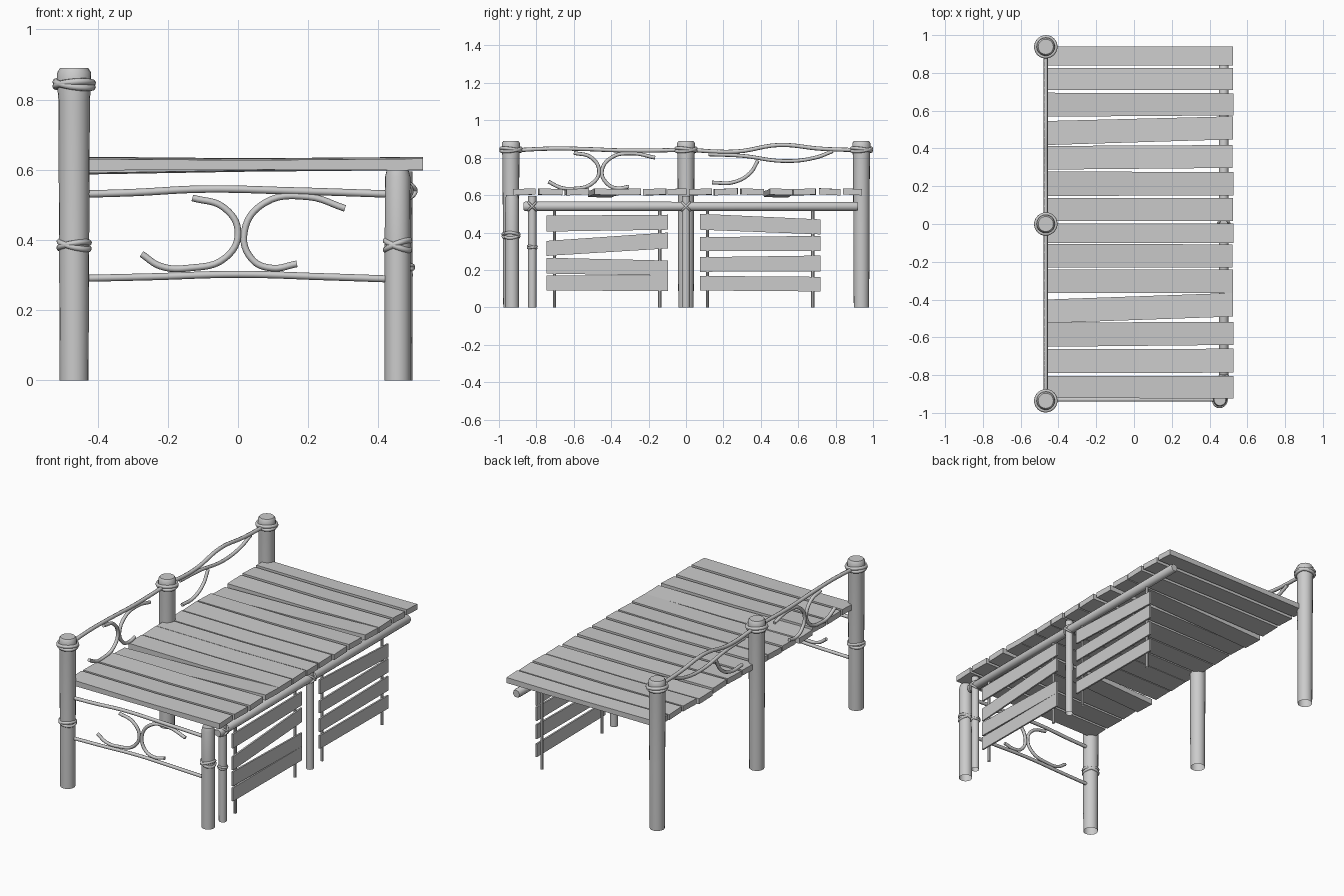
import bpy, bmesh, math, random
from mathutils import Vector

if "Cube" in bpy.data.objects:
    bpy.data.objects.remove(bpy.data.objects["Cube"])

random.seed(4)


def add_mesh(name, bm, smooth=False):
    bmesh.ops.recalc_face_normals(bm, faces=bm.faces)
    me = bpy.data.meshes.new(name)
    bm.to_mesh(me)
    bm.free()
    ob = bpy.data.objects.new(name, me)
    bpy.context.collection.objects.link(ob)
    if smooth:
        bpy.ops.object.select_all(action='DESELECT')
        ob.select_set(True)
        bpy.context.view_layer.objects.active = ob
        bpy.ops.object.shade_smooth_by_angle(angle=math.radians(40))
    return ob


def lathe(name, profile, loc, axis='Z', n=20):
    """Round post or rail from (radius, height) pairs, closed at the top."""
    bm = bmesh.new()
    rings = []
    for r, h in profile:
        ring = []
        for i in range(n):
            a = 2 * math.pi * i / n
            p = Vector((r * math.cos(a), r * math.sin(a), h))
            if axis == 'Y':
                p = Vector((p.x, p.z, p.y))
            ring.append(bm.verts.new(p + Vector(loc)))
        rings.append(ring)
    for a, b in zip(rings, rings[1:]):
        for i in range(n):
            bm.faces.new((a[i], a[(i + 1) % n], b[(i + 1) % n], b[i]))
    bm.faces.new(rings[-1])
    if axis == 'Y':
        bm.faces.new(rings[0])
    return add_mesh(name, bm, True)


def branch(name, pts, r=0.01):
    """Smooth bent stick through points."""
    cu = bpy.data.curves.new(name, 'CURVE')
    cu.dimensions = '3D'
    cu.bevel_depth = r
    cu.bevel_resolution = 2
    cu.resolution_u = 6
    cu.use_fill_caps = True
    sp = cu.splines.new('BEZIER')
    sp.bezier_points.add(len(pts) - 1)
    for bp, p in zip(sp.bezier_points, pts):
        bp.co = p
        bp.handle_left_type = bp.handle_right_type = 'AUTO'
    ob = bpy.data.objects.new(name, cu)
    bpy.context.collection.objects.link(ob)
    bpy.ops.object.select_all(action='DESELECT')
    ob.select_set(True)
    bpy.context.view_layer.objects.active = ob
    bpy.ops.object.convert(target='MESH')
    bpy.ops.object.shade_smooth_by_angle(angle=math.radians(50))


def rope(name, loc, major, minor, tilts):
    """Loops of rope, each turned by (x, y) degrees."""
    for tx, ty in tilts:
        bpy.ops.mesh.primitive_torus_add(
            location=loc, major_radius=major, minor_radius=minor,
            major_segments=24, minor_segments=8,
            rotation=(math.radians(tx), math.radians(ty), 0))
        bpy.context.object.name = name
        bpy.ops.object.shade_smooth()


def board(name, sections):
    """Box-like board lofted through four-corner sections."""
    bm = bmesh.new()
    rings = [[bm.verts.new(c) for c in s] for s in sections]
    for a, b in zip(rings, rings[1:]):
        for i in range(4):
            bm.faces.new((a[i], a[(i + 1) % 4], b[(i + 1) % 4], b[i]))
    bm.faces.new(rings[0])
    bm.faces.new(rings[-1])
    return add_mesh(name, bm)


# Tall posts along the left side, with rope at the top
BX, FX = -0.467, 0.475
WRAP = [(7, 8), (-8, -5)]
for y in (-0.936, 0.0, 0.938):
    lathe('tall_post', [(0.041, 0), (0.043, 0.4), (0.045, 0.8), (0.049, 0.85),
                        (0.048, 0.878), (0.04, 0.89)], (BX, y, 0))
    rope('post_top_rope', (BX, y, 0.843), 0.053, 0.0095, WRAP)
rope('front_post_rope', (BX, -0.936, 0.385), 0.043, 0.0085, [(8, 14), (-8, -10)])

# Short front corner post
lathe('short_post', [(0.037, 0), (0.037, 0.4), (0.036, 0.58), (0.031, 0.6)],
      (0.455, -0.93, 0))
rope('short_post_rope', (0.455, -0.93, 0.385), 0.037, 0.0085, [(8, 22), (-8, -22)])

# Thin supports and long rail on the right side
for y in (-0.822, 0.0):
    lathe('rail_support', [(0.022, 0), (0.023, 0.3), (0.022, 0.595)], (FX, y, 0), n=14)
    rope('rail_lashing', (FX, y, 0.54), 0.031, 0.006, [(45, 0), (-45, 0)])
rope('support_rope', (FX, -0.822, 0.322), 0.024, 0.006, [(10, 6), (-16, -6)])
lathe('side_rail', [(0.02, -0.87), (0.026, -0.86), (0.025, 0), (0.025, 0.91), (0.021, 0.92)],
      (FX, 0, 0.54), 'Y', 14)

# Deck planks: y edges (low, high) at left end, then at right end
planks = [(0.84, 0.94, 0.84, 0.94), (0.71, 0.825, 0.71, 0.825),
          (0.568, 0.695, 0.575, 0.692), (0.418, 0.545, 0.448, 0.57),
          (0.288, 0.413, 0.297, 0.418), (0.148, 0.278, 0.152, 0.275),
          (0.017, 0.138, 0.017, 0.138), (-0.1, 0.003, -0.1, 0.003),
          (-0.23, -0.105, -0.23, -0.108), (-0.365, -0.24, -0.365, -0.24),
          (-0.525, -0.4, -0.49, -0.365), (-0.65, -0.522, -0.64, -0.518),
          (-0.79, -0.663, -0.787, -0.66), (-0.92, -0.805, -0.925, -0.805)]
for i, (a0, a1, b0, b1) in enumerate(planks):
    drop = 0.013 if i in (3, 10) else random.uniform(-0.001, 0.002)
    tilt = random.uniform(-0.003, 0.003)
    end = 0.525 + random.uniform(-0.003, 0.003)
    secs = []
    for t in (0, 0.5, 1):
        x = -0.468 + t * (end + 0.468)
        lo, hi = a0 + (b0 - a0) * t, a1 + (b1 - a1) * t
        z0 = 0.601 - drop * (1 - t) + (0.002 if t == 0.5 else 0)
        z1 = z0 + 0.033 - (0.006 if t == 0.5 else 0)
        secs.append([(x, lo, z0 - tilt), (x, hi, z0 + tilt),
                     (x, hi, z1 + tilt), (x, lo, z1 - tilt)])
    board('deck_plank', secs)

# Slatted side panels: y range, sticks, slats as (low, high) at each end
panels = [(-0.745, -0.095, (-0.703, -0.14),
           [(0.405, 0.49, 0.415, 0.495), (0.275, 0.355, 0.315, 0.4),
            (0.18, 0.265, 0.17, 0.25), (0.09, 0.17, 0.087, 0.17)]),
          (0.075, 0.72, (0.115, 0.678),
           [(0.415, 0.5, 0.39, 0.47), (0.302, 0.375, 0.3, 0.382),
            (0.19, 0.268, 0.192, 0.277), (0.09, 0.168, 0.085, 0.163)])]
for y0, y1, sticks, slats in panels:
    for a, b, c, d in slats:
        board('panel_slat', [[(0.479, y, lo), (0.489, y, lo), (0.489, y, hi), (0.479, y, hi)]
                             for y, lo, hi in ((y0, a, b), (y1, c, d))])
    for y in sticks:
        lathe('panel_stick', [(0.009, 0), (0.009, 0.53)], (0.474, y, 0), n=8)

# Front end: two rails and a pair of curls
FY = -0.93


def front(name, pts, r=0.0095):
    branch(name, [(x, FY, z) for x, z in pts], r)


front('front_upper_rail', [(BX, 0.53), (-0.3, 0.535), (-0.1, 0.545), (0.15, 0.54), (0.455, 0.53)], 0.0105)
front('front_lower_rail', [(BX, 0.29), (-0.25, 0.295), (0, 0.302), (0.25, 0.295), (0.455, 0.288)], 0.01)
front('front_curl', [(-0.13, 0.52), (-0.04, 0.492), (0, 0.423), (-0.035, 0.35),
                     (-0.14, 0.32), (-0.22, 0.325), (-0.275, 0.36)])
front('front_curl', [(0.305, 0.49), (0.2, 0.523), (0.075, 0.505), (0.018, 0.423),
                     (0.04, 0.345), (0.095, 0.32), (0.168, 0.332)])


# Left side: top rails, curls and forked branch
def side(name, pts, r=0.01):
    branch(name, [(BX, y, z) for y, z in pts], r)


side('side_top_rail', [(-0.936, 0.838), (-0.75, 0.848), (-0.6, 0.848), (-0.3, 0.838), (0, 0.842)], 0.011)
side('side_top_rail', [(0, 0.842), (0.27, 0.833), (0.5, 0.868), (0.72, 0.848), (0.938, 0.84)], 0.011)
side('side_curl', [(-0.6, 0.826), (-0.505, 0.8), (-0.465, 0.725), (-0.505, 0.66),
                   (-0.61, 0.634), (-0.67, 0.64), (-0.735, 0.672)])
side('side_curl', [(-0.165, 0.8), (-0.29, 0.823), (-0.4, 0.8), (-0.45, 0.725),
                   (-0.42, 0.66), (-0.37, 0.637), (-0.305, 0.645)])
side('forked_branch', [(0.12, 0.818), (0.3, 0.81), (0.53, 0.782), (0.69, 0.8), (0.785, 0.835)])
side('forked_twig', [(0.385, 0.785), (0.34, 0.715), (0.25, 0.668), (0.14, 0.667)])
